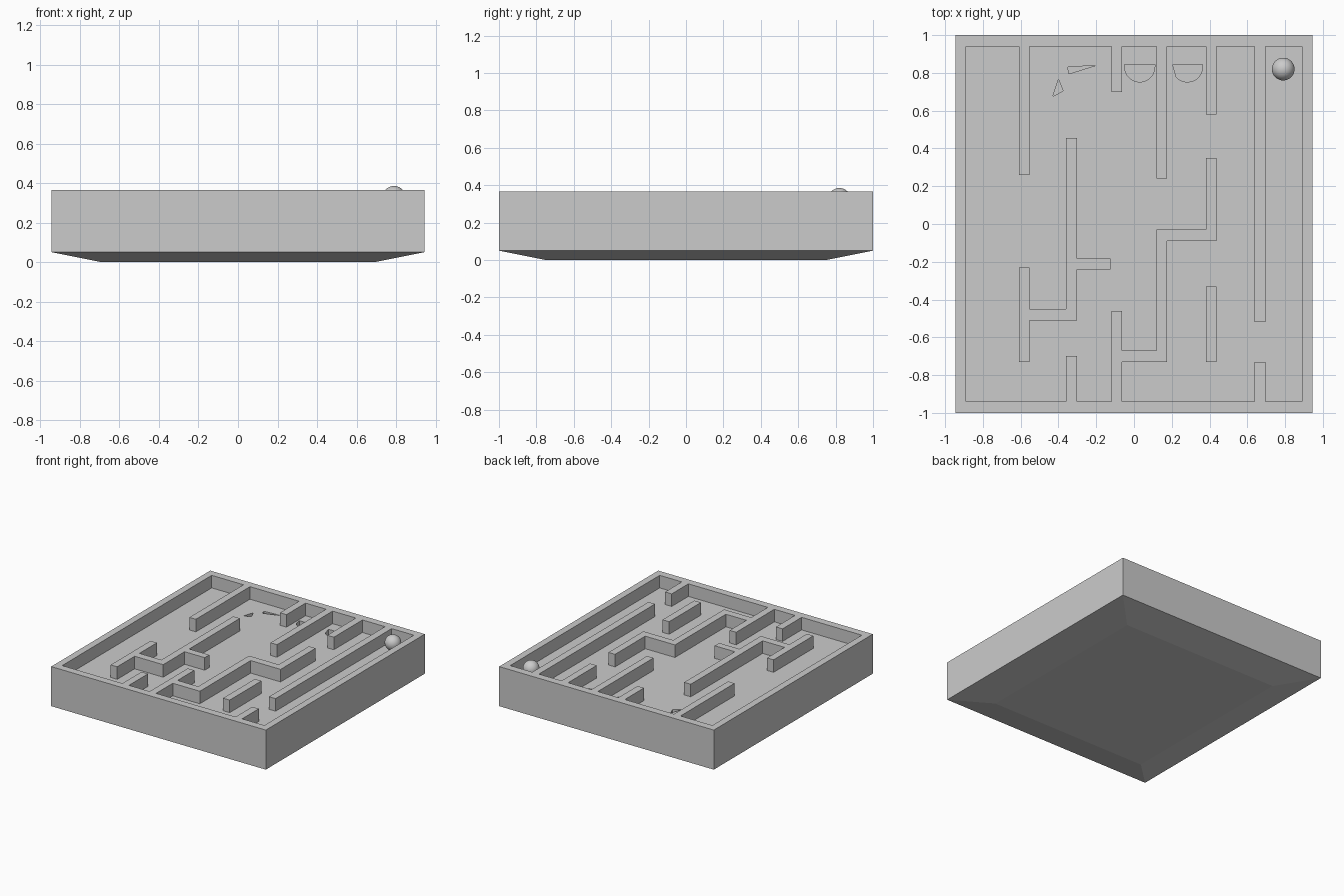
import bpy, bmesh, math

if "Cube" in bpy.data.objects:
    bpy.data.objects.remove(bpy.data.objects["Cube"])

TOP, FLOOR = 0.365, 0.265


def finish(bm, name):
    bmesh.ops.recalc_face_normals(bm, faces=bm.faces)
    me = bpy.data.meshes.new(name)
    bm.to_mesh(me)
    bm.free()
    ob = bpy.data.objects.new(name, me)
    bpy.context.collection.objects.link(ob)
    return ob


def prism(bm, pts, z0, z1):
    lo = [bm.verts.new((x, y, z0)) for x, y in pts]
    hi = [bm.verts.new((x, y, z1)) for x, y in pts]
    bm.faces.new(lo[::-1])
    bm.faces.new(hi)
    n = len(pts)
    for i in range(n):
        j = (i + 1) % n
        bm.faces.new((lo[i], lo[j], hi[j], hi[i]))


# Tray: stacked rectangular rings from the bevelled base to the sunken floor
bm = bmesh.new()
rings = []
for hx, hy, z in [(0.695, 0.75, 0), (0.945, 1, 0.05), (0.945, 1, TOP),
                  (0.89, 0.94, TOP), (0.89, 0.94, FLOOR)]:
    rings.append([bm.verts.new((sx * hx, sy * hy, z))
                  for sx, sy in ((-1, -1), (1, -1), (1, 1), (-1, 1))])
for a, b in zip(rings, rings[1:]):
    for i in range(4):
        j = (i + 1) % 4
        bm.faces.new((a[i], a[j], b[j], b[i]))
bm.faces.new(rings[0][::-1])
bm.faces.new(rings[-1])
tray = finish(bm, "tray")

# Recessed marks in the floor: two cups and two slivers
bm = bmesh.new()


def arc(cx, cy, r, a0, a1, n=16):
    return [(cx + r * math.cos(math.radians(a0 + (a1 - a0) * i / n)),
             cy + r * math.sin(math.radians(a0 + (a1 - a0) * i / n)))
            for i in range(n + 1)]


marks = [
    [(-0.05, 0.845)] + arc(0.03, 0.832, 0.08, 180, 360) + [(0.11, 0.845)],
    [(0.205, 0.845)] + arc(0.283, 0.832, 0.08, 222, 360) + [(0.363, 0.845)],
    [(-0.35, 0.83), (-0.345, 0.795), (-0.2, 0.84)],
    [(-0.4, 0.765), (-0.43, 0.675), (-0.375, 0.705)],
]
for m in marks:
    prism(bm, m, FLOOR - 0.06, FLOOR + 0.03)
cutter = finish(bm, "mark_cutter")
cutter.hide_render = True
mod = tray.modifiers.new("marks", 'BOOLEAN')
mod.operation, mod.solver, mod.object = 'DIFFERENCE', 'EXACT', cutter
bpy.context.view_layer.objects.active = tray
tray.select_set(True)
bpy.ops.object.modifier_apply(modifier=mod.name)
bpy.data.objects.remove(cutter)

# Maze walls: abutting boxes as x0, x1, y0, y1
walls = [
    (-0.61, -0.553, 0.26, 0.94), (-0.12, -0.063, 0.70, 0.94),
    (0.118, 0.175, 0.24, 0.94), (0.38, 0.438, 0.58, 0.94),
    (0.637, 0.695, -0.52, 0.94), (0.637, 0.695, -0.94, -0.73),
    (0.38, 0.438, -0.73, -0.33), (-0.36, -0.302, -0.94, -0.70),
    # stepped wall on the right
    (0.38, 0.438, -0.09, 0.35), (0.175, 0.38, -0.09, -0.03),
    (0.118, 0.175, -0.73, -0.03), (-0.063, 0.118, -0.73, -0.67),
    (-0.12, -0.063, -0.94, -0.46),
    # branched wall on the left
    (-0.36, -0.302, -0.51, 0.455), (-0.302, -0.125, -0.24, -0.183),
    (-0.553, -0.36, -0.51, -0.45), (-0.61, -0.553, -0.73, -0.23),
]
bm = bmesh.new()
for x0, x1, y0, y1 in walls:
    prism(bm, [(x0, y0), (x1, y0), (x1, y1), (x0, y1)], FLOOR, TOP)
finish(bm, "maze_walls")

# Ball resting in the corner
bpy.ops.mesh.primitive_uv_sphere_add(segments=32, ring_count=16, radius=0.06,
                                     location=(0.79, 0.82, FLOOR + 0.06))
ball = bpy.context.object
ball.name = "ball"
bpy.ops.object.shade_smooth()
